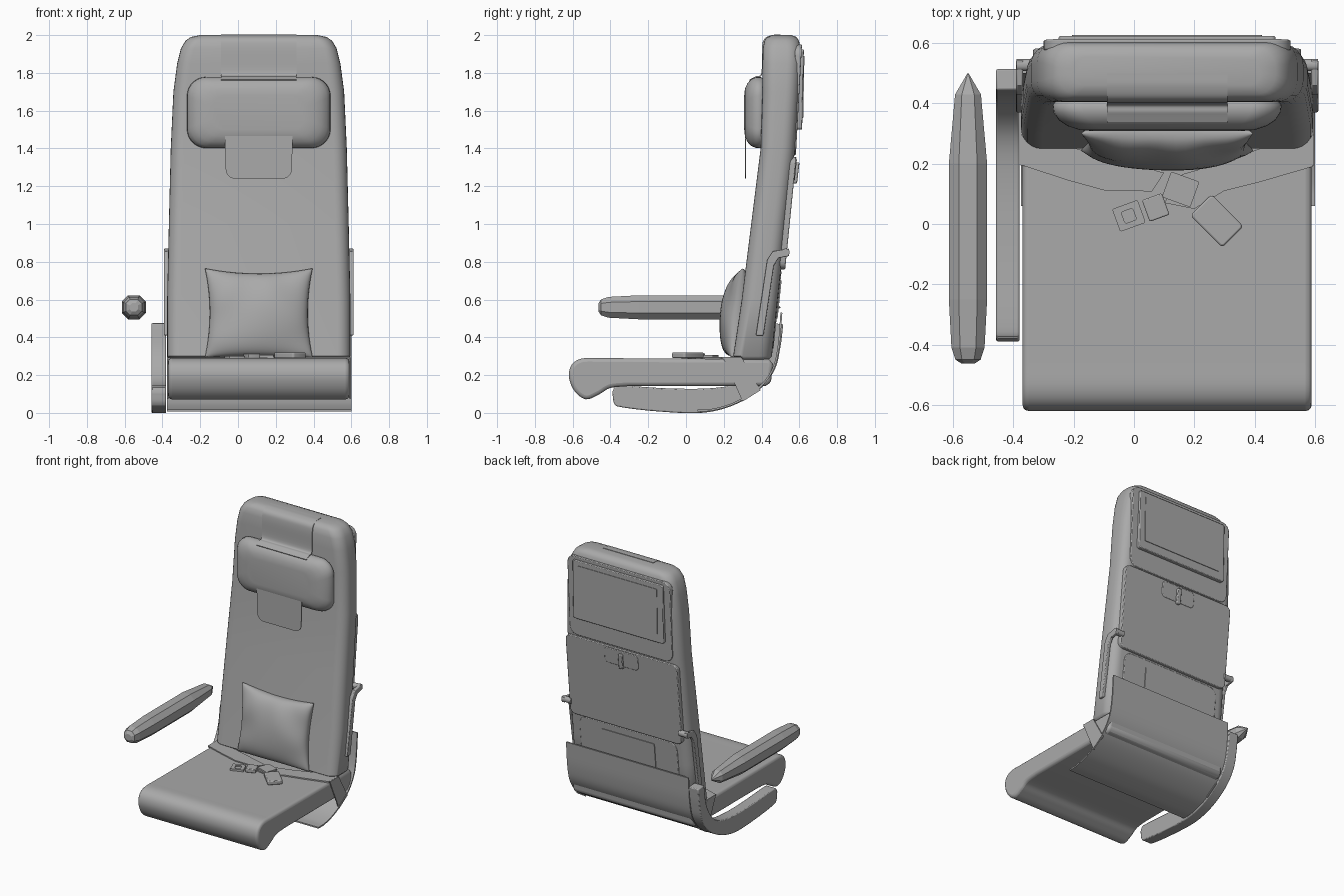
import bpy, bmesh, math
from mathutils import Vector

if "Cube" in bpy.data.objects:
    bpy.data.objects.remove(bpy.data.objects["Cube"])

CX = 0.11  # centre line of the seat itself
grey = bpy.data.materials.new("plain grey")
grey.diffuse_color = (0.4, 0.4, 0.4, 1)
grey.use_nodes = True
grey.node_tree.nodes["Principled BSDF"].inputs["Base Color"].default_value = grey.diffuse_color


def finish(name, bm, smooth=30, bevel=0, segs=3):
    bmesh.ops.recalc_face_normals(bm, faces=bm.faces)
    me = bpy.data.meshes.new(name)
    bm.to_mesh(me)
    bm.free()
    me.materials.append(grey)
    ob = bpy.data.objects.new(name, me)
    bpy.context.collection.objects.link(ob)
    if bevel:
        m = ob.modifiers.new("bevel", 'BEVEL')
        m.width, m.segments, m.limit_method = bevel, segs, 'ANGLE'
        m.angle_limit = math.radians(50)
    if smooth:
        bpy.ops.object.select_all(action='DESELECT')
        bpy.context.view_layer.objects.active = ob
        ob.select_set(True)
        bpy.ops.object.shade_smooth_by_angle(angle=math.radians(smooth))
    return ob


def loft(name, rings, **kw):
    bm = bmesh.new()
    vs = [[bm.verts.new(p) for p in r] for r in rings]
    n = len(vs[0])
    for a, b in zip(vs, vs[1:]):
        for i in range(n):
            bm.faces.new((a[i], a[(i + 1) % n], b[(i + 1) % n], b[i]))
    bm.faces.new(vs[0])
    bm.faces.new(vs[-1])
    return finish(name, bm, **kw)


def extrude_x(name, prof, x0, x1, **kw):
    return loft(name, [[(x, y, z) for y, z in prof] for x in (x0, x1)], **kw)


def extrude_z(name, pts, z0, z1, **kw):
    return loft(name, [[(x, y, z) for x, y in pts] for z in (z0, z1)], **kw)


def round_rect(cx, cy, hw, hh, r, n=6):
    pts = []
    for k, (sx, sy) in enumerate(((1, 1), (-1, 1), (-1, -1), (1, -1))):
        for i in range(n + 1):
            a = math.pi / 2 * (k + i / n)
            pts.append((cx + sx * (hw - r) + r * math.cos(a), cy + sy * (hh - r) + r * math.sin(a)))
    return pts


def curve_pts(pts, n=6):
    """Smooth open path through a few points (Catmull-Rom)."""
    p = [Vector(q) for q in pts]
    p = [2 * p[0] - p[1]] + p + [2 * p[-1] - p[-2]]
    out = []
    for i in range(1, len(p) - 2):
        a, b, c, d = p[i - 1:i + 3]
        for k in range(n):
            t = k / n
            out.append(0.5 * (2 * b + (c - a) * t + (2 * a - 5 * b + 4 * c - d) * t * t
                              + (3 * b - a - 3 * c + d) * t ** 3))
    return out + [p[-2]]


def strip(path, t):
    """Thin closed profile following a path."""
    off = []
    for i, p in enumerate(path):
        d = (path[min(i + 1, len(path) - 1)] - path[max(i - 1, 0)]).normalized()
        off.append(p + Vector((-d.y, d.x)) * t)
    return list(path) + off[::-1]


# Backrest: z, half width, front y, back y, corner radius
SECT = [(0.28, 0.465, 0.275, 0.435, 0.05), (0.30, 0.485, 0.25, 0.455, 0.07), (0.60, 0.485, 0.295, 0.485, 0.07),
        (1.00, 0.476, 0.345, 0.53, 0.07), (1.40, 0.466, 0.395, 0.578, 0.07), (1.70, 0.452, 0.405, 0.598, 0.07),
        (1.85, 0.432, 0.405, 0.606, 0.07), (1.93, 0.412, 0.407, 0.606, 0.07), (1.97, 0.388, 0.415, 0.598, 0.07),
        (1.99, 0.36, 0.43, 0.585, 0.065), (2.0, 0.31, 0.46, 0.555, 0.04)]
loft("backrest", [[(x, y, z) for x, y in round_rect(CX, (f + b) / 2, w, (b - f) / 2, r)]
                  for z, w, f, b, r in SECT], smooth=50)


def back_y(z):
    for a, b in zip(SECT, SECT[1:]):
        if z <= b[0]:
            return a[3] + (b[3] - a[3]) * (z - a[0]) / (b[0] - a[0])


def back_plate(name, hw, z0, z1, out0, out1, r, cx=CX, depth=0.035, bevel=0.005):
    """Rounded plate lying on the sloping back; out0/out1 = stand-off at bottom/top."""
    ya, yb = back_y(z0) + out0, back_y(z1) + out1
    pts = round_rect(cx, (z0 + z1) / 2, hw, (z1 - z0) / 2, r)
    y = lambda z: ya + (yb - ya) * (z - z0) / (z1 - z0)
    return loft(name, [[(x, y(z) - d, z) for x, z in pts] for d in (depth, 0)], bevel=bevel, segs=2)


# Panels, screen and folded tray on the back
back_plate("upper_back_panel", 0.41, 1.365, 1.95, 0.008, 0.012, 0.06)
back_plate("screen_frame", 0.36, 1.50, 1.925, 0.03, 0.018, 0.015)
back_plate("screen", 0.315, 1.56, 1.89, 0.032, 0.021, 0.008, depth=0.008, bevel=0)
back_plate("tray_table", 0.445, 0.76, 1.355, 0.022, 0.012, 0.04)
back_plate("latch_plate", 0.135, 1.23, 1.345, 0.018, 0.016, 0.03, depth=0.02)
back_plate("latch", 0.016, 1.215, 1.325, 0.032, 0.032, 0.01, depth=0.03)
back_plate("lower_back_panel", 0.39, 0.34, 0.75, 0.004, 0.004, 0.06)
back_plate("pocket_plate", 0.21, 0.5, 0.70, 0.01, 0.01, 0.008, bevel=0)

# Side hinge arms, mirrored about the centre line
HINGE = [(0.545, 0.87), (0.46, 0.855), (0.43, 0.81), (0.37, 0.41), (0.41, 0.41), (0.465, 0.78),
         (0.49, 0.82), (0.545, 0.83)]
for s, side in ((1, "right"), (-1, "left")):
    extrude_x("hinge_arm_" + side, HINGE, CX + s * 0.478, CX + s * 0.502, bevel=0.005)
    extrude_x("hinge_pin_" + side, round_rect(0.528, 0.85, 0.02, 0.02, 0.018), CX + s * 0.43, CX + s * 0.5)

# Headrest: y, half width, half height
loft("headrest", [[(x, y, z) for x, z in round_rect(CX, 1.59, w, h, r, 7)] for y, w, h, r in (
    (0.308, 0.24, 0.09, 0.06), (0.312, 0.29, 0.125, 0.08), (0.325, 0.33, 0.155, 0.09), (0.345, 0.36, 0.177, 0.1),
    (0.37, 0.377, 0.187, 0.1), (0.395, 0.38, 0.188, 0.1), (0.415, 0.365, 0.178, 0.1))], smooth=50)

# Head cover: strap over the top, flap under the headrest
strap = curve_pts([(0.50, 2.003), (0.455, 2.0), (0.415, 1.98), (0.402, 1.93), (0.399, 1.80), (0.37, 1.782), (0.335, 1.765)])
extrude_x("headrest_strap", strip(strap, 0.006), CX - 0.2, CX + 0.2)
flap = [(CX + 0.18, 1.47), (CX - 0.18, 1.47)] + round_rect(CX, 1.35, 0.175, 0.11, 0.05)[14:]
flap = [flap[0], flap[1]] + [p for p in flap[2:] if p[1] < 1.4]
loft("headrest_flap", [[(x, y, z) for x, z in flap] for y in (0.312, 0.318)])

# Seat cushion with rolled front edge
SEAT = curve_pts([(-0.30, 0.142), (-0.40, 0.132), (-0.46, 0.098), (-0.53, 0.072), (-0.59, 0.115), (-0.62, 0.19),
                  (-0.605, 0.255), (-0.55, 0.288), (-0.45, 0.29)], 5)
SEAT = [(p.x, p.y) for p in SEAT] + [(0.2, 0.286), (0.44, 0.284), (0.46, 0.26), (0.45, 0.16), (0.42, 0.142)]
extrude_x("seat_cushion", SEAT, CX - 0.48, CX + 0.48, bevel=0.02, smooth=40)

# Curved under-shell
OUTER = [(0.06, 0.008), (0.14, 0.012), (0.26, 0.048), (0.39, 0.13), (0.465, 0.23), (0.495, 0.35), (0.51, 0.53)]
extrude_x("under_shell", strip(curve_pts(OUTER), 0.01), CX - 0.485, CX + 0.49)

# J-shaped side support
lower = curve_pts([(-0.39, 0.11), (-0.38, 0.05), (-0.34, 0.03), (-0.15, 0.008), (0.08, 0.0), (0.25, 0.04), (0.39, 0.125),
                   (0.47, 0.23), (0.50, 0.35), (0.515, 0.47)])
upper = curve_pts([(0.445, 0.475), (0.42, 0.33), (0.36, 0.22), (0.27, 0.155), (0.12, 0.13), (-0.1, 0.13), (-0.34, 0.145),
                   (-0.38, 0.135)])
extrude_x("side_support", [tuple(p) for p in lower + upper], -0.458, -0.38, bevel=0.006, segs=2)

# Faceted armrest
OCT = [(1, .48), (.48, 1), (-.48, 1), (-1, .48), (-1, -.48), (-.48, -1), (.48, -1), (1, -.48)]
loft("armrest", [[(-0.551 + r * a, y, 0.559 + r * b) for a, b in OCT] for y, r in (
    (-0.463, 0.022), (-0.45, 0.042), (-0.41, 0.055), (-0.25, 0.0635), (0.2, 0.0635), (0.43, 0.043), (0.5, 0.002))], smooth=0)

# Pillow leaning on the backrest
bm = bmesh.new()
N = 28
for s in (-1, 1):
    grid = []
    for i in range(N + 1):
        row = []
        for j in range(N + 1):
            u, v = -math.cos(math.pi * i / N), -math.cos(math.pi * j / N)
            x = CX + u * 0.285 * (1 - 0.09 * (1 - v * v))
            h = 0.53 + v * 0.235 * (1 - (0.12 if v > 0 else 0.03) * (1 - u * u))
            fat = ((1 - u * u) * (1 - v * v)) ** 0.42
            crease = 0.006 * math.sin(7 * u * v + 3 * u) * fat
            row.append(bm.verts.new((x, 0.245 + (h - 0.3) * 0.12 + s * (0.09 * fat + crease), h)))
        grid.append(row)
    for i in range(N):
        for j in range(N):
            bm.faces.new((grid[i][j], grid[i + 1][j], grid[i + 1][j + 1], grid[i][j + 1]))
bmesh.ops.remove_doubles(bm, verts=bm.verts, dist=0.0005)
finish("pillow", bm, smooth=60)

# Lap belt lying on the cushion, with straps down both sides
extrude_z("belt_left", [(-0.372, 0.195), (-0.22, 0.145), (-0.1, 0.112), (0.06, 0.108), (0.1, 0.17), (-0.05, 0.21),
                        (-0.19, 0.25), (-0.372, 0.29)], 0.284, 0.294)
extrude_z("belt_right", [(0.592, 0.29), (0.43, 0.255), (0.28, 0.2), (0.16, 0.165), (0.1, 0.07), (0.2, 0.05), (0.3, 0.11),
                         (0.42, 0.14), (0.592, 0.19)], 0.284, 0.295)
for s, side in ((1, "right"), (-1, "left")):
    extrude_x("belt_drop_" + side, [(0.195, 0.294), (0.295, 0.294), (0.395, 0.12), (0.30, 0.06)],
              CX + s * 0.479, CX + s * 0.487)


def turned(cx, cy, hw, hh, r, deg):
    c, s = math.cos(math.radians(deg)), math.sin(math.radians(deg))
    return [(cx + x * c - y * s, cy + x * s + y * c) for x, y in round_rect(0, 0, hw, hh, r, 3)]


# Buckle and tongue
extrude_z("buckle", turned(0.275, 0.01, 0.075, 0.05, 0.012, -45), 0.29, 0.32, bevel=0.006, segs=2)
extrude_z("buckle_strap", turned(0.155, 0.115, 0.05, 0.045, 0.006, -20), 0.288, 0.306)
extrude_z("tongue_grip", turned(0.072, 0.055, 0.035, 0.038, 0.006, 20), 0.288, 0.315, bevel=0.004, segs=2)
loft("tongue_plate", [[(x, y, z) for x, y in turned(-0.017, 0.027, w, h, 0.006, 20)] for w, h, z in (
    (0.045, 0.04, 0.288), (0.045, 0.04, 0.302), (0.02, 0.02, 0.302), (0.02, 0.02, 0.294))])
